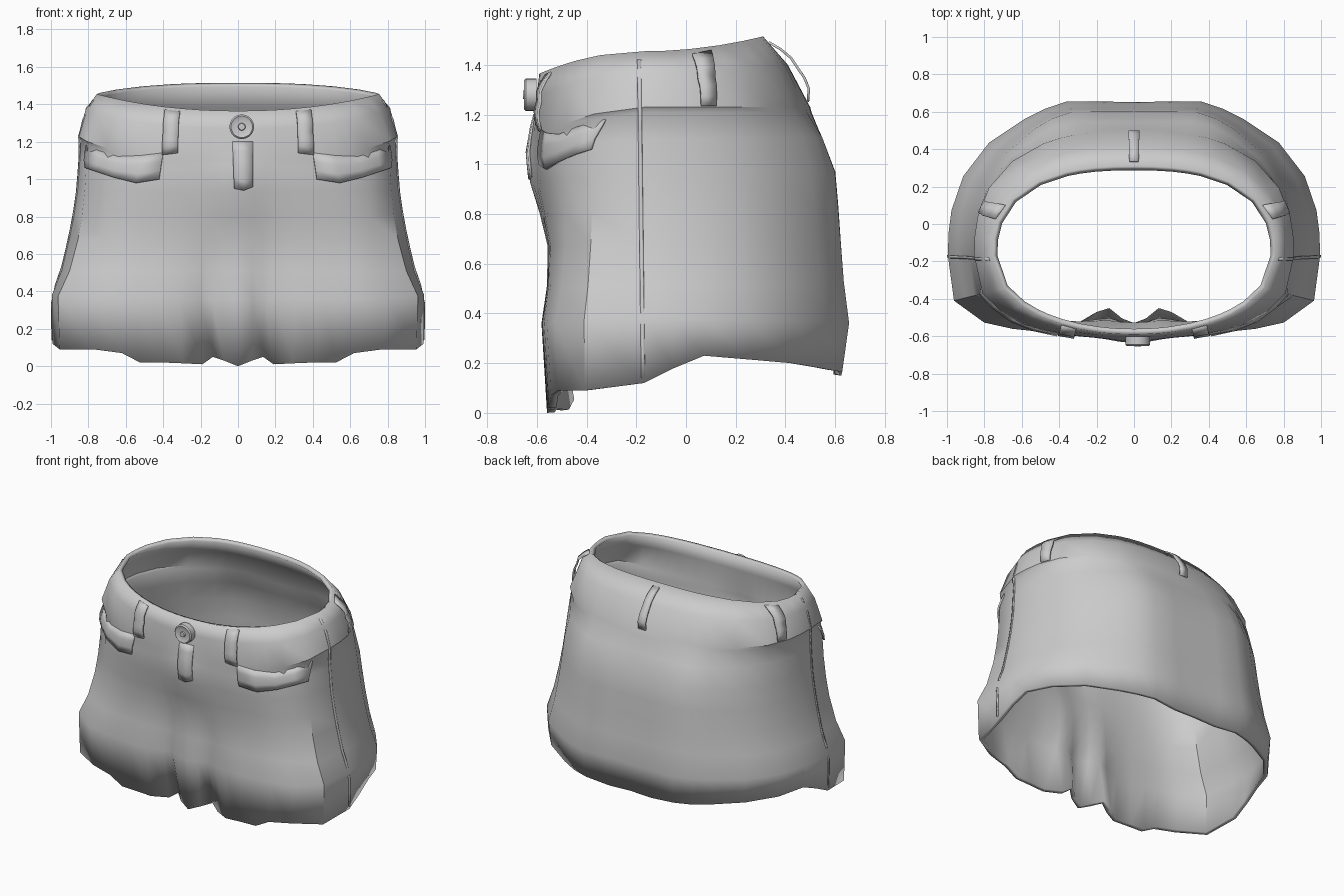
import bpy, bmesh, math
from mathutils import Vector
from mathutils.bvhtree import BVHTree

if "Cube" in bpy.data.objects:
    bpy.data.objects.remove(bpy.data.objects["Cube"])

YC = -0.17  # side seam line, centre of every ring
# rows from waist to hem: half width, front y, back y, z front, z side, z back, front squareness
ROWS = [
    (.755, -.590, .310, 1.365, 1.455, 1.515, 2.1),
    (.815, -.600, .410, 1.27, 1.37, 1.40, 2.3),
    (.855, -.610, .500, 1.10, 1.23, 1.23, 2.6),
    (.842, -.608, .505, 1.08, 1.21, 1.21, 2.6),
    (.850, -.610, .545, 1.05, 1.10, 1.11, 2.7),
    (.860, -.595, .600, .93, .95, .97, 2.8),
    (.880, -.575, .612, .80, .81, .83, 2.9),
    (.905, -.555, .622, .67, .68, .68, 3.1),
    (.945, -.560, .632, .51, .51, .53, 3.4),
    (.995, -.582, .652, .36, .38, .36, 3.9),
    (.993, -.560, .622, 0, 0, 0, 3.9),
]
# angle around the body and hem height there
COLS = [(0, 0), (11, .03), (19, .05), (26, .01), (37, .015), (47, .02), (54, .02), (59, .07),
        (66, .09), (76, .09), (90, .12), (97, .18), (104, .23), (115, .215), (128, .20),
        (141, .18), (148, .17), (156, .165), (168, .15), (180, .155)]


def body_point(row, deg, hem):
    a, yf, yb, zf, zs, zb, nf = row
    s, c = math.sin(math.radians(deg)), -math.cos(math.radians(deg))
    front = c < 0
    b = YC - yf if front else yb - YC
    n = nf if front else 2.5
    r = (abs(s / a) ** n + abs(c / b) ** n) ** (-1 / n)
    x, y = s * r, c * r
    q = min(1, abs(y) / b)
    z = zs + ((zf if front else zb) - zs) * q * q
    if row is ROWS[-1]:
        z = hem
    y += YC
    low = max(0, min(1, (0.75 - z) / 0.7))
    if front:   # folds beside the centre seam, and the raised fly
        y += .085 * low * math.exp(-((abs(x) - .15) / .07) ** 2)
        y -= .035 * math.exp(-(x / .13) ** 2 - ((z - .97) / .17) ** 2)
    elif z < 1.2:   # fullness of the seat
        y += .03 * math.exp(-((abs(x) - .37) / .16) ** 2)
    return (x, y, z)


def make_object(name, verts, faces, thick, offset, mirror=False):
    me = bpy.data.meshes.new(name)
    me.from_pydata(verts, [], faces)
    ob = bpy.data.objects.new(name, me)
    bpy.context.collection.objects.link(ob)
    so = ob.modifiers.new("thickness", 'SOLIDIFY')
    so.thickness, so.offset = thick, offset
    if mirror:
        ob.modifiers.new("mirror", 'MIRROR')
    smooth(ob)
    return ob


def smooth(ob):
    bpy.ops.object.select_all(action='DESELECT')
    ob.select_set(True)
    bpy.context.view_layer.objects.active = ob
    bpy.ops.object.shade_smooth_by_angle(angle=math.radians(40))


# main garment shell
ring = COLS + [(-d, h) for d, h in reversed(COLS[1:-1])]
n = len(ring)
verts = [body_point(row, d, h) for row in ROWS for d, h in ring]
faces = [(i * n + j, (i + 1) * n + j, (i + 1) * n + (j + 1) % n, i * n + (j + 1) % n)
         for i in range(len(ROWS) - 1) for j in range(n)]
make_object("shorts_body", verts, faces, .03, -1)
tree = BVHTree.FromPolygons([Vector(v) for v in verts], faces)


def project(side, p, z):
    """Point and normal on the garment seen from the front, side or back."""
    start, aim = {'front': (Vector((p, -3, z)), Vector((0, 1, 0))),
                  'back': (Vector((p, 3, z)), Vector((0, -1, 0))),
                  'side': (Vector((3, p, z)), Vector((-1, 0, 0)))}[side]
    co, no, _, _ = tree.ray_cast(start, aim)
    if co is None:
        co, no, _, _ = tree.find_nearest(start + aim * 2.3)
    return co, no


def patch(name, side, top, bottom, lifts, thick=.01, mirror=False):
    """Cloth piece laid on the garment between two edges; lifts gives its height row by row."""
    m, k = len(top), len(lifts)
    pts = []
    for i, lift in enumerate(lifts):
        t = i / (k - 1)
        for (p0, z0), (p1, z1) in zip(top, bottom):
            co, no = project(side, p0 + (p1 - p0) * t, z0 + (z1 - z0) * t)
            pts.append(co + no * lift)
    fs = [(i * m + j, (i + 1) * m + j, (i + 1) * m + j + 1, i * m + j + 1)
          for i in range(k - 1) for j in range(m - 1)]
    return make_object(name, pts, fs, thick, 0, mirror)


# front pocket flaps
patch("front_pocket", 'front',
      [(.40, 1.14), (.52, 1.125), (.64, 1.12), (.74, 1.15), (.81, 1.18)],
      [(.42, 1.0), (.54, .98), (.66, 1.01), (.75, 1.04), (.81, 1.06)],
      [.0, .008, .012, .01], mirror=True)

# fly panel below the button
patch("fly", 'front', [(-.03, 1.20), (.02, 1.20), (.08, 1.20)],
      [(-.02, .95), (.03, .94), (.08, .96)], [-.003, .002, .004, .005, .005, .004])

# side seams
patch("side_seam", 'side', [(-.195, 1.42), (-.18, 1.42)], [(-.18, .14), (-.165, .14)],
      [.001] * 14, thick=.008, mirror=True)

# belt loops: front pair, side pair and centre back
arch = [.002, .016, .024, .018, .024, .016, .002]
patch("front_belt_loop", 'front', [(.31, 1.36), (.355, 1.365), (.39, 1.37)],
      [(.32, 1.14), (.36, 1.135), (.405, 1.13)], arch, mirror=True)
patch("side_belt_loop", 'side', [(.025, 1.44), (.10, 1.455)],
      [(.06, 1.235), (.12, 1.235)], arch, mirror=True)
patch("back_belt_loop", 'back', [(-.025, 1.49), (.025, 1.49)],
      [(-.03, 1.25), (.03, 1.25)], [.002, .02, .028, .03, .035, .03, .002])

# waist button: lathe profile of radius and height, with a raised rim and a centre stud
profile = [(.066, -.02), (.066, .022), (.058, .03), (.045, .024), (.02, .024), (.017, .034), (.008, .034)]
bm = bmesh.new()
loops = []
for r, h in profile:
    loops.append([bm.verts.new((.02 + r * math.cos(k * math.pi / 10), -.622 - h,
                                1.28 + r * math.sin(k * math.pi / 10))) for k in range(20)])
for l0, l1 in zip(loops, loops[1:]):
    for k in range(20):
        bm.faces.new((l0[k], l0[(k + 1) % 20], l1[(k + 1) % 20], l1[k]))
bm.faces.new(loops[0])
bm.faces.new(loops[-1])
bmesh.ops.recalc_face_normals(bm, faces=bm.faces)
me = bpy.data.meshes.new("button")
bm.to_mesh(me)
bm.free()
button = bpy.data.objects.new("button", me)
bpy.context.collection.objects.link(button)
smooth(button)
